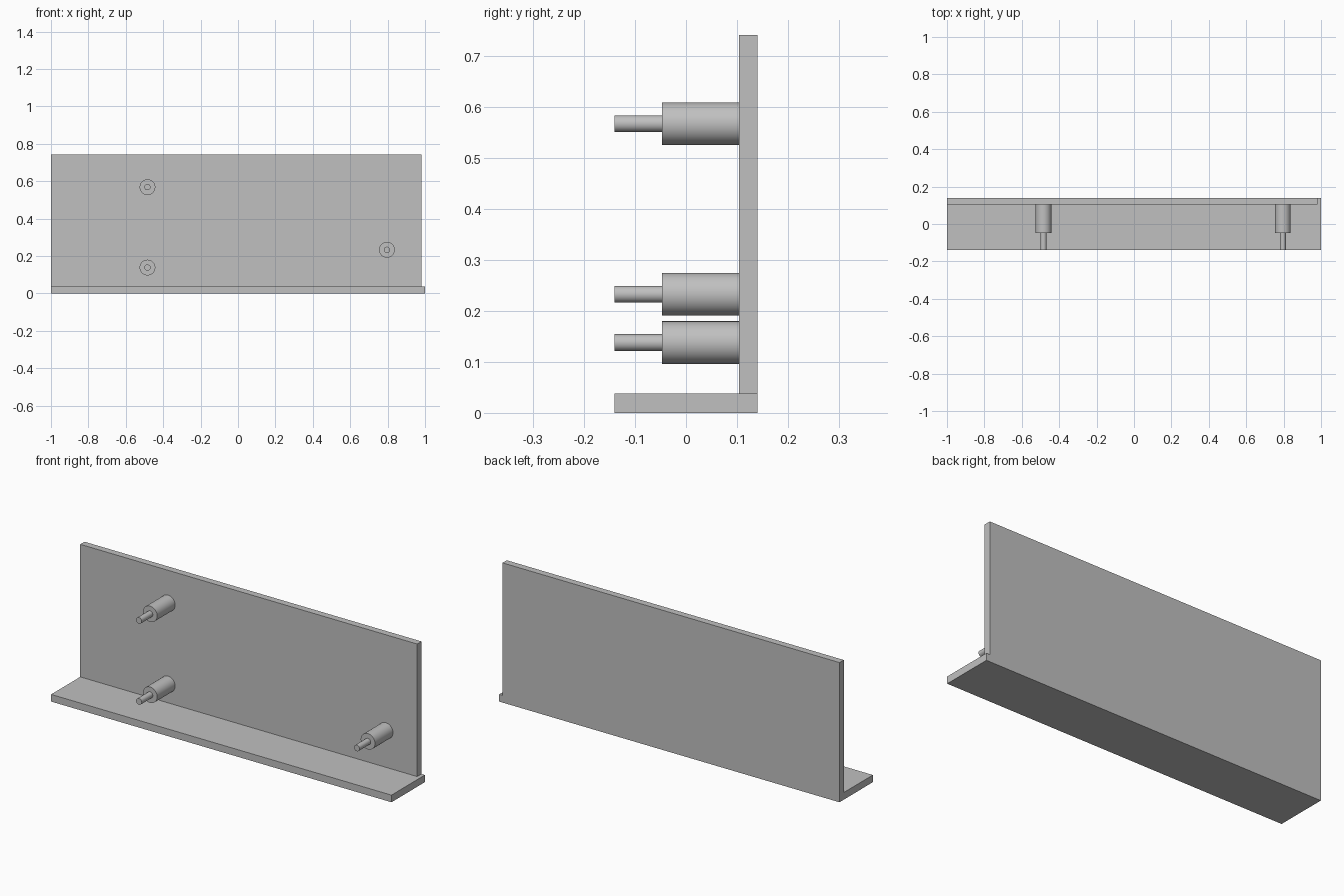
import bpy
import math

if "Cube" in bpy.data.objects:
    bpy.data.objects.remove(bpy.data.objects["Cube"])

grey = bpy.data.materials.new("plain grey")
grey.diffuse_color = (0.53, 0.53, 0.53, 1)
grey.use_nodes = True
grey.node_tree.nodes["Principled BSDF"].inputs["Base Color"].default_value = grey.diffuse_color


def box(name, lo, hi):
    bpy.ops.mesh.primitive_cube_add(
        size=1, location=[(a + b) / 2 for a, b in zip(lo, hi)])
    ob = bpy.context.object
    ob.name = name
    ob.scale = [b - a for a, b in zip(lo, hi)]
    bpy.ops.object.transform_apply(location=False, rotation=False, scale=True)
    ob.data.materials.append(grey)


def rod(name, x, z, radius, y0, y1):
    bpy.ops.mesh.primitive_cylinder_add(
        vertices=48, radius=radius, depth=y1 - y0,
        location=(x, (y0 + y1) / 2, z), rotation=(math.pi / 2, 0, 0))
    ob = bpy.context.object
    ob.name = name
    ob.data.materials.append(grey)
    bpy.ops.object.shade_smooth_by_angle(angle=math.radians(30))


# Base shelf and upright back panel, slightly shorter on the right
box("base_plate", (-1, -0.14, 0), (1, 0.14, 0.038))
box("back_panel", (-1, 0.104, 0.038), (0.98, 0.14, 0.742))

# Stepped pegs: thick spacer with a thin pin in front
for i, (x, z) in enumerate([(-0.484, 0.568), (-0.484, 0.138), (0.796, 0.233)], 1):
    rod(f"peg_spacer_{i}", x, z, 0.042, -0.047, 0.104)
    rod(f"peg_pin_{i}", x, z, 0.0165, -0.14, -0.047)
